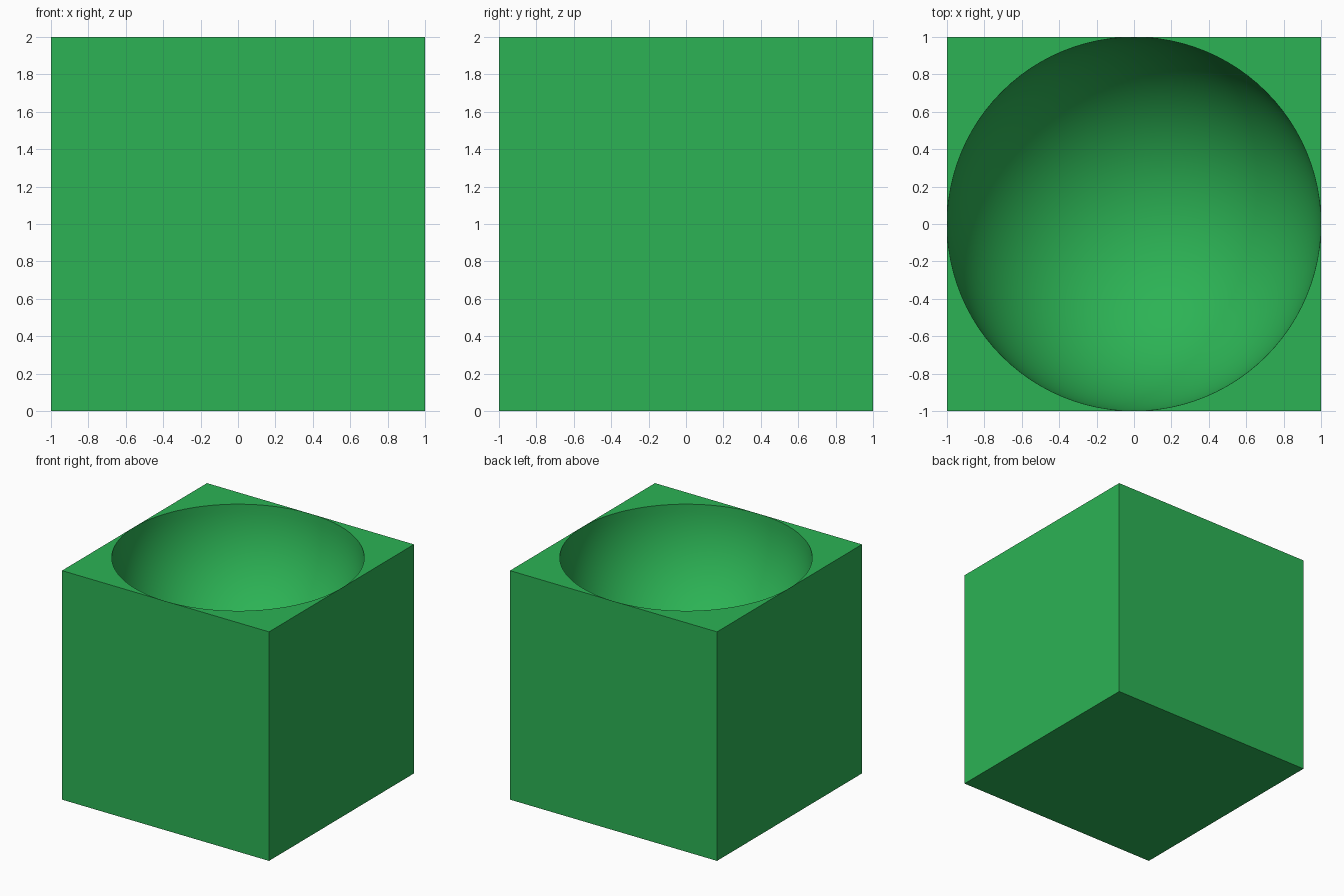
import bpy
import math

if "Cube" in bpy.data.objects:
    bpy.data.objects.remove(bpy.data.objects["Cube"])

# Solid cube block
bpy.ops.mesh.primitive_cube_add(size=2, location=(0, 0, 1))
block = bpy.context.object
block.name = "hollowed_block"

# Sphere cutter, just inside the block's sides at the rim
bpy.ops.mesh.primitive_uv_sphere_add(segments=96, ring_count=48, radius=0.999, location=(0, 0, 2))
cutter = bpy.context.object
cutter.name = "bowl_cutter"
cutter.hide_render = True

# Carve the hemispherical bowl into the top
cut = block.modifiers.new("bowl", 'BOOLEAN')
cut.operation = 'DIFFERENCE'
cut.solver = 'EXACT'
cut.object = cutter
bpy.ops.object.select_all(action='DESELECT')
block.select_set(True)
bpy.context.view_layer.objects.active = block
bpy.ops.object.modifier_apply(modifier=cut.name)
bpy.data.objects.remove(cutter)

# Smooth bowl, crisp rim and cube edges
bpy.ops.object.shade_smooth_by_angle(angle=math.radians(30))

# Green finish
green = bpy.data.materials.new("green")
green.diffuse_color = (0.025, 0.45, 0.09, 1)
green.use_nodes = True
green.node_tree.nodes["Principled BSDF"].inputs["Base Color"].default_value = green.diffuse_color
block.data.materials.clear()
block.data.materials.append(green)
for face in block.data.polygons:
    face.material_index = 0
